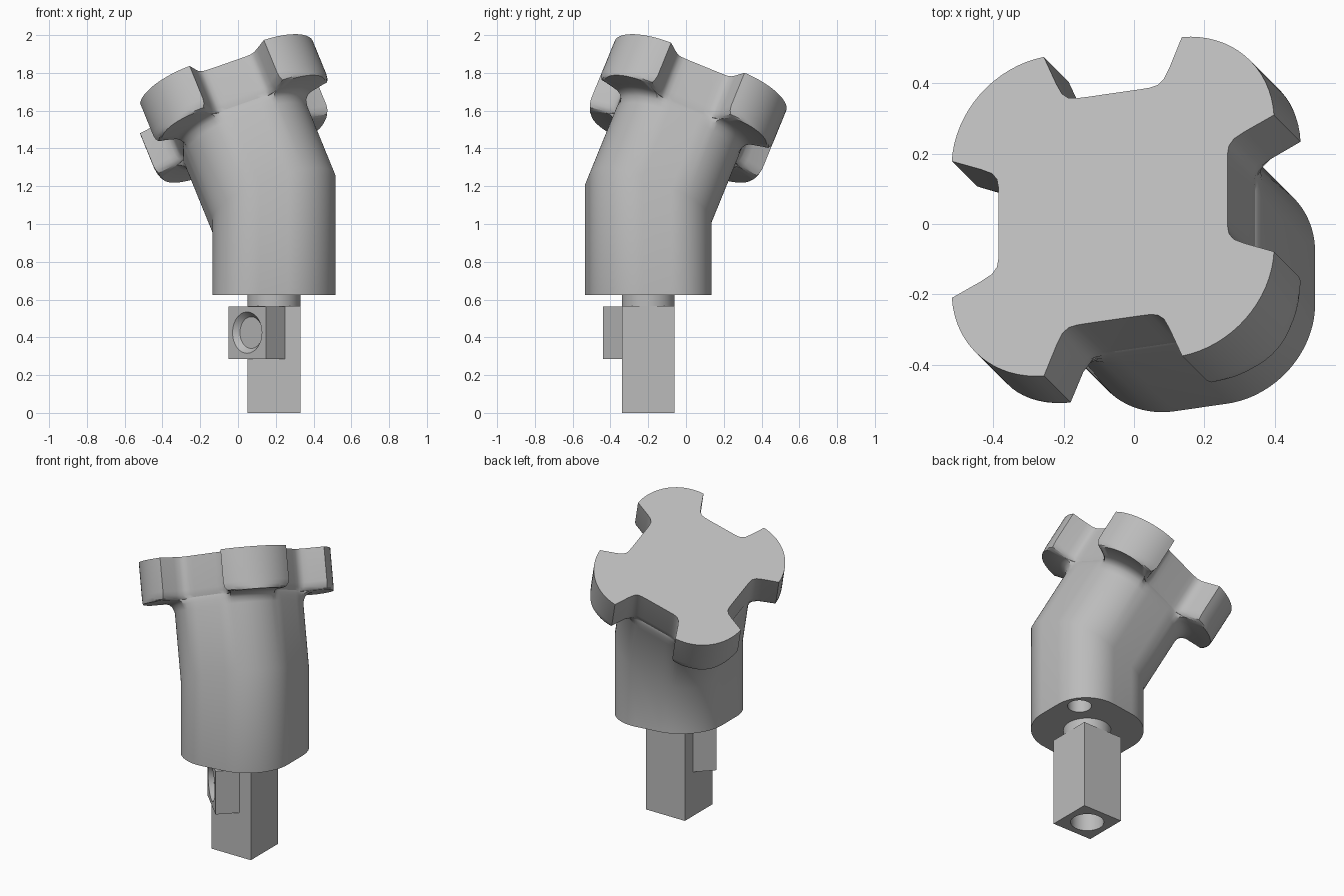
import bpy, bmesh
from math import sin, cos, radians, sqrt, asin
from mathutils import Vector

old = bpy.data.objects.get("Cube")
if old:
    bpy.data.objects.remove(old, do_unlink=True)

grey = bpy.data.materials.new("light_grey")
grey.use_nodes = True
grey.diffuse_color = (0.5, 0.5, 0.5, 1)
grey.node_tree.nodes["Principled BSDF"].inputs["Base Color"].default_value = (0.5, 0.5, 0.5, 1)

# Tilted frame of the flange: P lies level, V climbs, AXIS points out of the face
S = sqrt(0.5)
P = Vector((S, S, 0))
V = Vector((S * cos(radians(30)), -S * cos(radians(30)), 0.5))
AXIS = Vector((-S * 0.5, S * 0.5, cos(radians(30))))
TOP = Vector((-0.06, 0.05, 1.72))
LENGTH = 0.707
BASE = Vector((0.19, -0.2, 0))
UP = Vector((0, 0, 1))
TWIST = -4.15


def make_object(name, bm):
    bmesh.ops.recalc_face_normals(bm, faces=bm.faces)
    mesh = bpy.data.meshes.new(name)
    bm.to_mesh(mesh)
    bm.free()
    mesh.materials.append(grey)
    obj = bpy.data.objects.new(name, mesh)
    bpy.context.collection.objects.link(obj)
    return obj


def cylinder(name, start, direction, length, r1, r2=None, sides=48):
    bm = bmesh.new()
    bmesh.ops.create_cone(bm, cap_ends=True, segments=sides, radius1=r1,
                          radius2=r1 if r2 is None else r2, depth=length)
    rot = direction.to_track_quat('Z', 'Y').to_matrix()
    for v in bm.verts:
        v.co = rot @ (v.co + Vector((0, 0, length / 2))) + start
    return make_object(name, bm)


def box(name, centre, x_dir, size):
    y_dir = UP.cross(x_dir)
    bm = bmesh.new()
    bmesh.ops.create_cube(bm, size=1)
    for v in bm.verts:
        x, y, z = (v.co[i] * size[i] for i in range(3))
        v.co = centre + x_dir * x + y_dir * y + UP * z
    return make_object(name, bm)


def combine(obj, other, operation):
    other.hide_render = True
    bpy.context.view_layer.objects.active = obj
    mod = obj.modifiers.new("combine", 'BOOLEAN')
    mod.operation = operation
    mod.solver = 'EXACT'
    mod.object = other
    bpy.ops.object.modifier_apply(modifier=mod.name)
    bpy.data.objects.remove(other, do_unlink=True)


def smooth(obj):
    bpy.ops.object.select_all(action='DESELECT')
    obj.select_set(True)
    bpy.context.view_layer.objects.active = obj
    bpy.ops.object.shade_smooth_by_angle(angle=radians(31))


# Cross-sections, as (radial, lateral) points about one lobe's centreline
fillet = [(0.3026, 0.1895), (0.325, 0.168), (0.345, 0.154), (0.37, 0.151), (0.405, 0.162)]
ARC_R = 0.297
half = asin(0.198 / ARC_R)
arc_centre = 0.495 - ARC_R * cos(half)
ARC_N = 16
arc = [(arc_centre + ARC_R * cos(half * (1 - 2 * i / ARC_N)),
        ARC_R * sin(half * (1 - 2 * i / ARC_N))) for i in range(ARC_N + 1)]
lobe = fillet + arc + [(r, -w) for r, w in reversed(fillet)]
last = len(lobe) - 1
corner = [(0.113 + 0.268 * cos(radians(45 - 90 * i / last)),
           0.268 * sin(radians(45 - 90 * i / last))) for i in range(last + 1)]


def section(t, narrow, blend):
    """Ring at depth t: lobes narrowed, then blended into the rounded square."""
    ring = []
    for k in range(4):
        a = radians(TWIST - 90 * k)
        for (r, w), (br, bw) in zip(lobe, corner):
            w *= narrow
            b = blend
            if r < 0.38:
                b = max(b, min(1, (1 - narrow) * 4))
            r, w = r + (br - r) * b, w + (bw - w) * b
            u, s = r * cos(a) - w * sin(a), r * sin(a) + w * cos(a)
            ring.append(TOP + P * u + V * s + AXIS * t)
    return ring


# Body: lobed flange, tilted neck and upright lower part in one loft
rings = [section(*args) for args in (
    (0, 1, 0), (-0.2, 1, 0), (-0.225, 0.97, 0), (-0.243, 0.9, 0), (-0.25, 0.8, 0),
    (-0.25, 0.8, 0.66), (-0.258, 0.85, 0.82), (-0.275, 0.9, 0.93),
    (-0.31, 1, 1), (-LENGTH, 1, 1))]
rings.append([Vector((c.x, c.y, 0.625)) for c in rings[-1]])
bm = bmesh.new()
loops = [[bm.verts.new(c) for c in ring] for ring in rings]
n = len(loops[0])
for upper, lower in zip(loops, loops[1:]):
    for i in range(n):
        j = (i + 1) % n
        bm.faces.new((upper[i], upper[j], lower[j], lower[i]))
bm.faces.new(loops[0])
bm.faces.new(loops[-1])
body = make_object("bent_body_with_flange", bm)

# Bores in the body
combine(body, cylinder("bore", TOP + AXIS * 0.1, -AXIS, LENGTH + 0.1, 0.14), 'DIFFERENCE')
for k in range(4):
    a = radians(TWIST + 90 * k)
    spot = TOP + (P * cos(a) + V * sin(a)) * 0.476
    combine(body, cylinder("bolt_bore", spot + AXIS * 0.1, -AXIS, 0.23, 0.0715), 'DIFFERENCE')
combine(body, cylinder("pin_bore", Vector((0.405, -0.015, 0.5)), UP, 0.3, 0.07), 'DIFFERENCE')
combine(body, cylinder("channel", BASE + UP * 0.5, UP, 0.62, 0.0975), 'DIFFERENCE')
smooth(body)

# Square shaft with a side boss and a round collar
shaft = box("square_shaft", BASE + UP * 0.2825, Vector((1, 0, 0)), (0.28, 0.28, 0.565))
combine(shaft, box("boss", BASE - P * 0.1 + UP * 0.425, P, (0.2, 0.28, 0.279)), 'UNION')
combine(shaft, cylinder("collar", BASE + UP * 0.5, UP, 0.135, 0.14), 'UNION')
combine(shaft, cylinder("channel", BASE - UP * 0.1, UP, 0.9, 0.0975), 'DIFFERENCE')
mouth = BASE - P * 0.2 + UP * 0.425
combine(shaft, cylinder("side_bore", mouth - P * 0.1, P, 0.3, 0.085), 'DIFFERENCE')
combine(shaft, cylinder("countersink", mouth - P * 0.01, P, 0.04, 0.118, 0.084), 'DIFFERENCE')
smooth(shaft)
